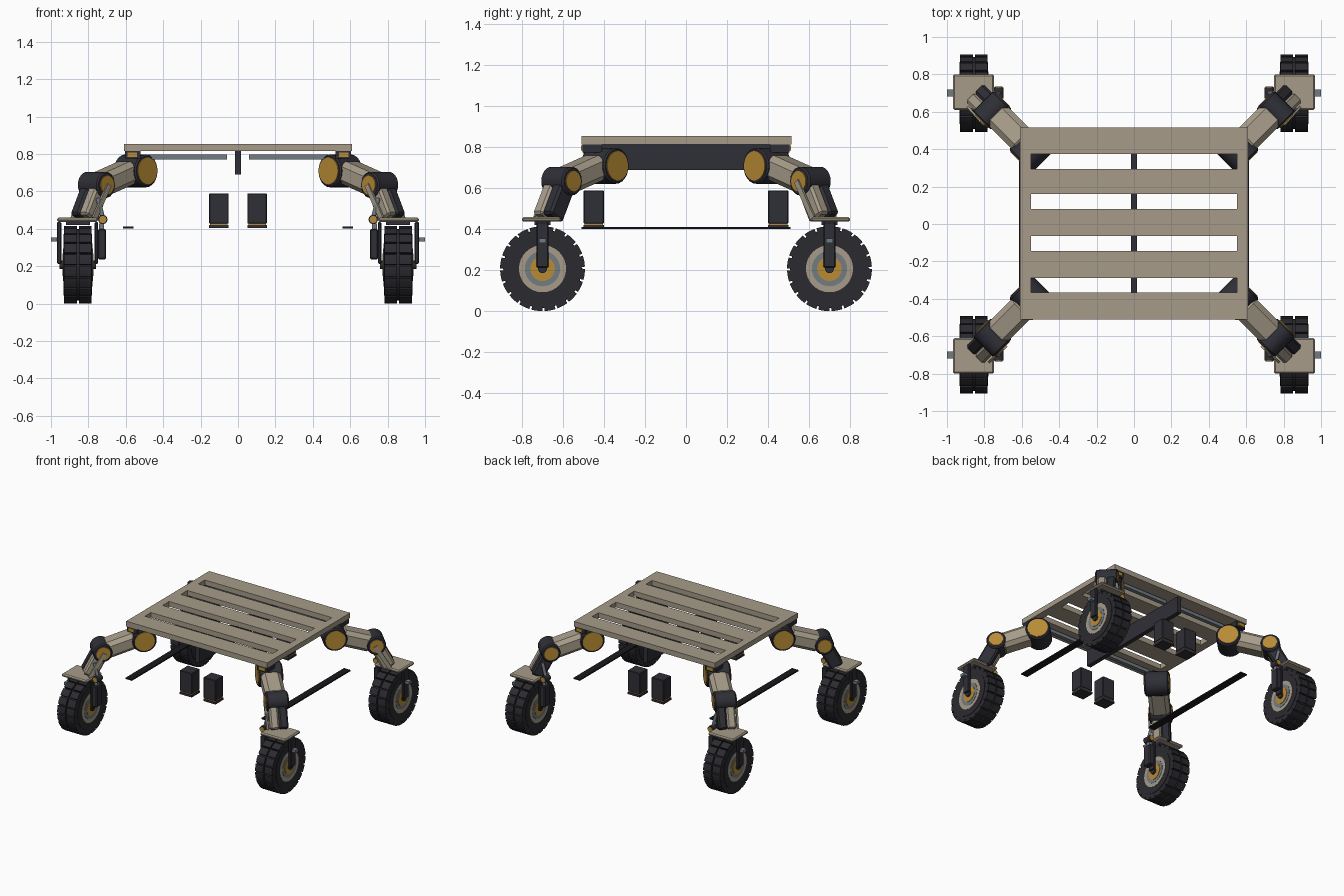
import bpy, bmesh, math
from mathutils import Vector, Matrix

if "Cube" in bpy.data.objects:
    bpy.data.objects.remove(bpy.data.objects["Cube"])


def material(name, rgb):
    m = bpy.data.materials.new(name)
    m.diffuse_color = (*rgb, 1)
    m.use_nodes = True
    m.node_tree.nodes["Principled BSDF"].inputs["Base Color"].default_value = m.diffuse_color
    return m


TAUPE = material("taupe_paint", (0.38, 0.33, 0.25))
DARK = material("dark_metal", (0.028, 0.028, 0.038))
TYRE = material("tyre_rubber", (0.024, 0.024, 0.030))
GOLD = material("gold_metal", (0.48, 0.26, 0.035))
STEEL = material("blue_grey_steel", (0.17, 0.20, 0.23))
BLACK = material("black_trim", (0.010, 0.010, 0.013))


def finish(bm, name, mat, bevel=0, smooth=False):
    bmesh.ops.recalc_face_normals(bm, faces=bm.faces)
    me = bpy.data.meshes.new(name)
    bm.to_mesh(me)
    bm.free()
    me.materials.append(mat)
    ob = bpy.data.objects.new(name, me)
    bpy.context.collection.objects.link(ob)
    if bevel:
        mod = ob.modifiers.new("bevel", "BEVEL")
        mod.width, mod.segments = bevel, 1
    if smooth:
        bpy.context.view_layer.objects.active = ob
        ob.select_set(True)
        bpy.ops.object.shade_smooth_by_angle(angle=math.radians(35))
        ob.select_set(False)
    return ob


def box(name, lo, hi, mat, bevel=0):
    """Axis aligned box between two corners given in any order."""
    lo, hi = Vector(lo), Vector(hi)
    bm = bmesh.new()
    size = [abs(h - l) for l, h in zip(lo, hi)]
    m = Matrix.Translation((lo + hi) / 2) @ Matrix.Diagonal((*size, 1))
    bmesh.ops.create_cube(bm, size=1, matrix=m)
    return finish(bm, name, mat, bevel)


def beam(name, a, b, side, width, height, mat, bevel=0):
    """Box running from a to b; side is the direction of its width."""
    a, b, side = Vector(a), Vector(b), Vector(side)
    d = (b - a).normalized()
    up = d.cross(side)
    rot = Matrix((d, side, up)).transposed().to_4x4()
    m = Matrix.Translation((a + b) / 2) @ rot @ Matrix.Diagonal(
        ((b - a).length, width, height, 1))
    bm = bmesh.new()
    bmesh.ops.create_cube(bm, size=1, matrix=m)
    return finish(bm, name, mat, bevel)


def rod(name, a, b, r, mat, sides=24, bevel=0):
    a, b = Vector(a), Vector(b)
    d = b - a
    m = Matrix.Translation((a + b) / 2) @ d.to_track_quat('Z', 'Y').to_matrix().to_4x4()
    bm = bmesh.new()
    bmesh.ops.create_cone(bm, cap_ends=True, segments=sides, radius1=r,
                          radius2=r, depth=d.length, matrix=m)
    return finish(bm, name, mat, bevel, True)


def tread(name, x0, x1, centre, r_in, r_out, lugs):
    """Toothed half of the tyre, extruded along x."""
    bm = bmesh.new()
    step = 2 * math.pi / lugs
    ring = []
    for i in range(lugs):
        for f, r in ((0, r_in), (0.14, r_in), (0.15, r_out),
                     (0.43, r_out), (0.71, r_out), (0.99, r_out)):
            t = (i + f) * step
            ring.append(bm.verts.new((x0, centre[1] + r * math.cos(t),
                                      centre[2] + r * math.sin(t))))
    face = bm.faces.new(ring)
    ext = bmesh.ops.extrude_face_region(bm, geom=[face])
    bmesh.ops.translate(bm, vec=(x1 - x0, 0, 0),
                        verts=[v for v in ext["geom"] if isinstance(v, bmesh.types.BMVert)])
    return finish(bm, name, TYRE)


# Slatted deck
for i, (y0, y1) in enumerate([(-0.51, -0.365), (-0.29, -0.145), (-0.065, 0.08),
                              (0.16, 0.295), (0.375, 0.515)]):
    box(f"deck_slat_{i}", (-0.55, y0, 0.815), (0.55, y1, 0.855), TAUPE)
for s in (-1, 1):
    box("deck_side", (s * 0.55, -0.51, 0.815), (s * 0.61, 0.515, 0.855), TAUPE)

# Centre spine, cross rails, lower strips and hanging boxes
box("centre_spine", (-0.017, -0.5, 0.69), (0.017, 0.5, 0.815), DARK)
for sx in (-1, 1):
    box("lower_strip", (sx * 0.56, -0.51, 0.402), (sx * 0.615, 0.51, 0.412), BLACK)
    for sy in (-1, 1):
        box("cross_rail", (sx * 0.06, sy * 0.40, 0.772), (sx * 0.48, sy * 0.43, 0.798), STEEL)
        box("hanging_box", (sx * 0.05, sy * 0.4, 0.428), (sx * 0.155, sy * 0.5, 0.59), DARK, 0.004)
        box("box_band", (sx * 0.055, sy * 0.405, 0.42), (sx * 0.15, sy * 0.495, 0.428), GOLD)
        box("box_foot", (sx * 0.05, sy * 0.4, 0.404), (sx * 0.155, sy * 0.5, 0.42), DARK)


def leg(sx, sy):
    def P(x, y, z):
        return Vector((sx * x, sy * y, z))

    side = Vector((-sx * sy, 1, 0)).normalized()   # hinge axis, towards +y
    out = P(1, 1, 0).normalized()
    hip, knee, ankle = P(0.547, 0.397, 0.71), P(0.757, 0.607, 0.635), P(0.825, 0.675, 0.455)

    # Corner mount
    box("corner_mount", P(0.52, 0.41, 0.775), P(0.605, 0.505, 0.815), DARK)
    box("mount_plate", P(0.54, 0.50, 0.785), P(0.59, 0.512, 0.808), GOLD)

    # Hip, upper arm and knee
    rod("hip_joint", hip - side * 0.085, hip + side * 0.085, 0.088, DARK, 24, 0.008)
    rod("hip_cap", hip - side * 0.09, hip + side * 0.09, 0.072, GOLD)
    beam("upper_arm", hip + out * 0.04, knee - out * 0.02, side, 0.145, 0.125, TAUPE, 0.028)
    rod("knee_joint", knee - side * 0.078, knee + side * 0.078, 0.07, DARK, 24, 0.008)
    rod("knee_cap", knee - side * 0.083, knee + side * 0.083, 0.05, GOLD)

    # Lower leg: painted cover on one half, metal on the other
    beam("lower_leg_cover", knee - side * 0.033, ankle - side * 0.033, side, 0.066, 0.10, TAUPE, 0.012)
    beam("lower_leg_core", knee + side * 0.033, ankle + side * 0.033, side, 0.066, 0.10, DARK, 0.012)
    beam("leg_link", knee - side * 0.085 - out * 0.01, ankle - side * 0.08, side, 0.012, 0.03, TAUPE)

    # Steering plate and fork
    box("steering_plate", P(0.749, 0.61, 0.437), P(0.968, 0.80, 0.460), TAUPE, 0.008)
    for x0, x1 in ((0.748, 0.766), (0.945, 0.968)):
        box("fork_blade", P(x0, 0.67, 0.213), P(x1, 0.73, 0.437), DARK, 0.005)
    box("steering_block", P(0.79, 0.66, 0.42), P(0.92, 0.74, 0.44), DARK)
    box("fork_stub", P(0.966, 0.682, 0.333), P(1.0, 0.718, 0.355), STEEL)
    box("drive_motor", P(0.706, 0.668, 0.237), P(0.748, 0.735, 0.40), DARK, 0.006)
    box("motor_cap", P(0.716, 0.685, 0.40), P(0.742, 0.715, 0.43), STEEL)
    rod("link_pivot", P(0.723, 0.67, 0.45), P(0.723, 0.73, 0.45), 0.025, DARK, 16)
    rod("pivot_cap", P(0.723, 0.665, 0.45), P(0.723, 0.735, 0.45), 0.019, GOLD, 16)
    rod("link_rod", P(0.723, 0.70, 0.46), P(0.75, 0.70, 0.565), 0.012, STEEL, 12)

    # Wheel
    c = P(0.856, 0.70, 0.208)

    def disc(name, half, r, mat):
        v = Vector((half, 0, 0))
        rod(name, c - v, c + v, r, mat, 32)

    tread("tread_inner", c.x - 0.073, c.x - 0.005, c, 0.19, 0.207, 20)
    tread("tread_outer", c.x + 0.005, c.x + 0.073, c, 0.19, 0.207, 20)
    disc("tyre_core", 0.01, 0.192, TYRE)
    disc("tyre_wall", 0.076, 0.165, TYRE)
    disc("rim", 0.078, 0.115, TAUPE)
    disc("rim_ring", 0.080, 0.086, STEEL)
    disc("hub", 0.083, 0.060, GOLD)
    disc("axle", 0.098, 0.022, DARK)


for sx in (-1, 1):
    for sy in (-1, 1):
        leg(sx, sy)
